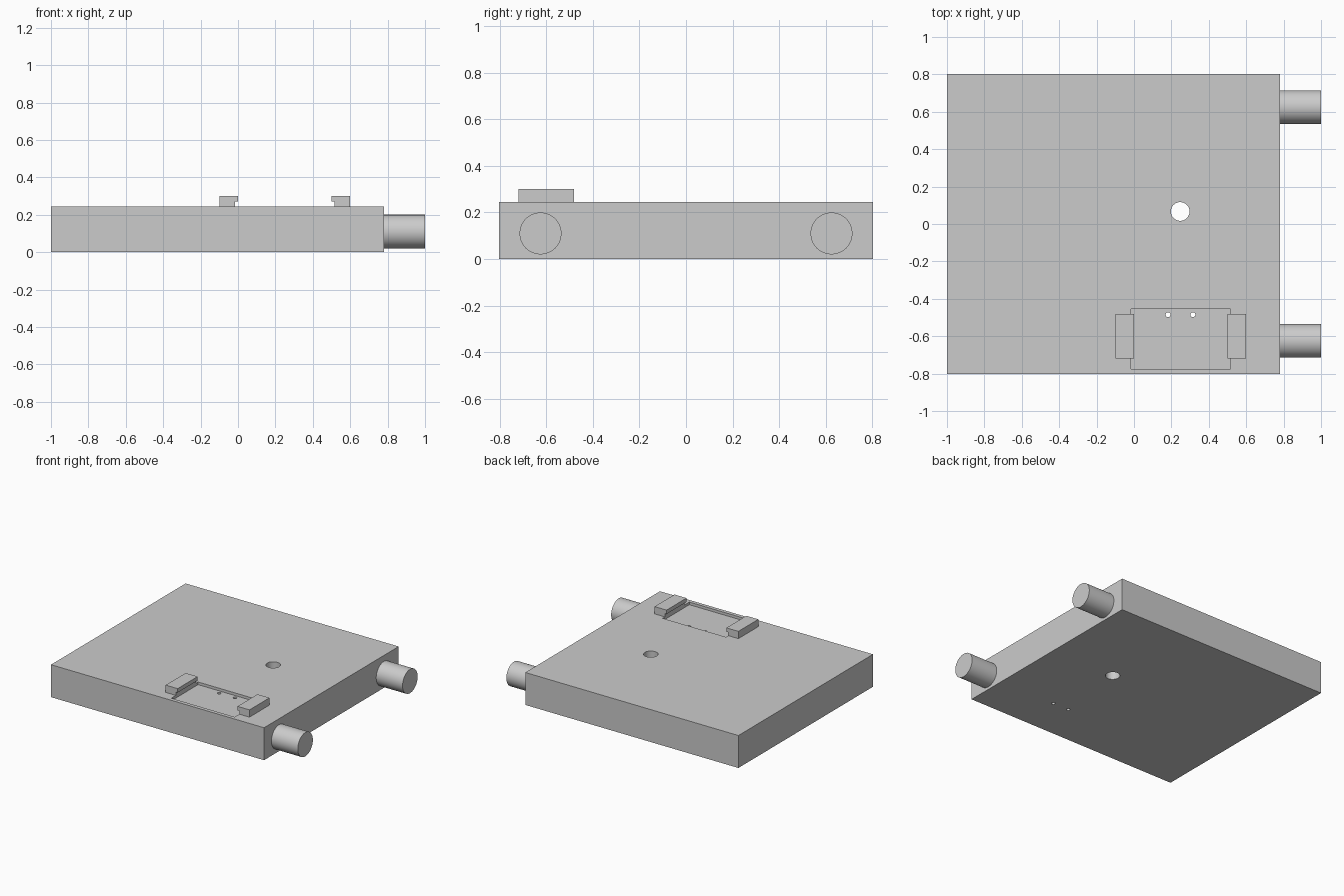
import bpy
import math

cube = bpy.data.objects.get("Cube")
if cube:
    bpy.data.objects.remove(cube, do_unlink=True)

grey = bpy.data.materials.new("light_grey")
grey.use_nodes = True
grey.diffuse_color = (0.6, 0.6, 0.6, 1)
grey.node_tree.nodes["Principled BSDF"].inputs["Base Color"].default_value = (0.6, 0.6, 0.6, 1)


def finish(name):
    obj = bpy.context.object
    obj.name = name
    bpy.ops.object.transform_apply(location=False, rotation=True, scale=True)
    obj.data.materials.append(grey)
    return obj


def box(name, low, high):
    center = [(a + b) / 2 for a, b in zip(low, high)]
    bpy.ops.mesh.primitive_cube_add(size=1, location=center)
    bpy.context.object.scale = [b - a for a, b in zip(low, high)]
    return finish(name)


def cylinder(name, center, radius, depth, sides=64, tilt=0):
    bpy.ops.mesh.primitive_cylinder_add(vertices=sides, radius=radius, depth=depth,
                                        location=center, rotation=(0, tilt, 0))
    obj = finish(name)
    bpy.ops.object.shade_smooth_by_angle(angle=math.radians(30))
    return obj


def cut(target, cutter):
    mod = target.modifiers.new(cutter.name, 'BOOLEAN')
    mod.operation = 'DIFFERENCE'
    mod.solver = 'EXACT'
    mod.object = cutter
    cutter.hide_render = True
    bpy.context.view_layer.objects.active = target
    bpy.ops.object.modifier_apply(modifier=mod.name)
    bpy.data.objects.remove(cutter, do_unlink=True)


# Flat body with a shallow pocket and through holes
top = 0.245
body = box("body_plate", (-1, -0.803, 0), (0.78, 0.803, top))
cut(body, box("pocket_cutter", (-0.015, -0.775, top - 0.02), (0.515, -0.455, top + 0.1)))
cut(body, cylinder("main_hole_cutter", (0.247, 0.067, 0.1), 0.05, 1))
for x in (0.182, 0.315):
    cut(body, cylinder("pin_hole_cutter", (x, -0.485, 0.1), 0.013, 1, 24))

# Round pegs on the left side
for label, y in (("front", -0.625), ("back", 0.625)):
    cylinder(label + "_peg", (0.89, y, 0.11), 0.09, 0.22, tilt=math.pi / 2)

# Hooked clips facing each other across the pocket
profile = [(0.35, 0.0), (0.265, 0.0), (0.265, 0.025), (0.25, 0.025), (0.25, 0.055), (0.35, 0.055)]
for label, side in (("right", -1), ("left", 1)):
    ends = [[(0.25 + side * u, y, top + v) for u, v in profile] for y in (-0.72, -0.482)]
    n = len(profile)
    faces = [list(range(n)), list(range(n, 2 * n))[::-1]]
    faces += [[i, i + n, (i + 1) % n + n, (i + 1) % n] for i in range(n)]
    if side > 0:
        faces = [f[::-1] for f in faces]
    mesh = bpy.data.meshes.new(label + "_clip")
    mesh.from_pydata(ends[0] + ends[1], [], faces)
    clip = bpy.data.objects.new(label + "_clip", mesh)
    bpy.context.collection.objects.link(clip)
    bpy.context.view_layer.objects.active = clip
    bpy.ops.object.select_all(action='DESELECT')
    clip.select_set(True)
    # Make the normals point outward
    bpy.ops.object.mode_set(mode='EDIT')
    bpy.ops.mesh.select_all(action='SELECT')
    bpy.ops.mesh.normals_make_consistent(inside=False)
    bpy.ops.object.mode_set(mode='OBJECT')
    mesh.materials.append(grey)
